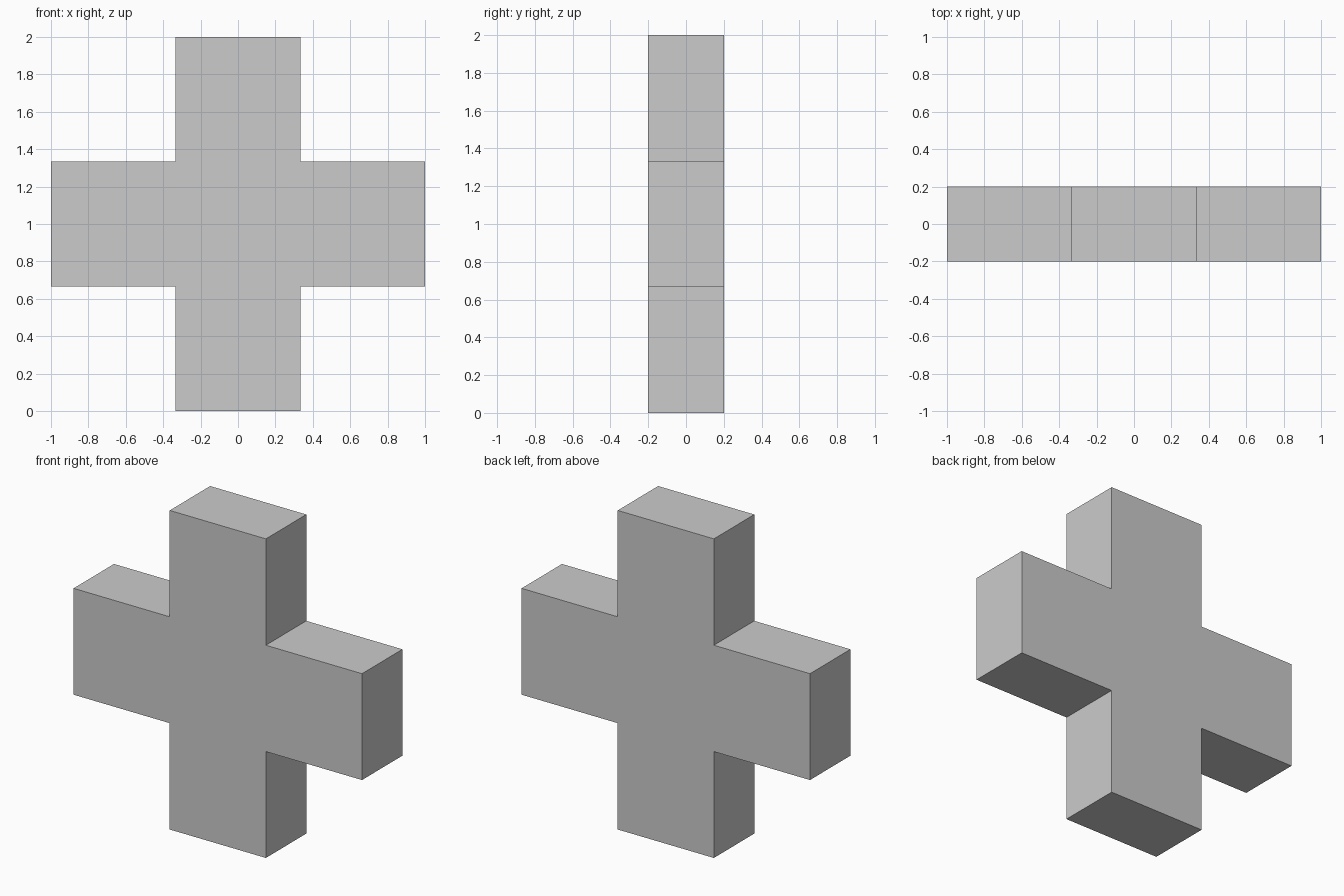
import bpy
import bmesh

if "Cube" in bpy.data.objects:
    bpy.data.objects.remove(bpy.data.objects["Cube"])

ARM = 1 / 3      # half width of each arm
REACH = 1.0      # distance from centre to arm tip
DEPTH = 0.4      # thickness along y
CENTRE_Z = 1.0

# Cross outline: three corners of one quadrant, turned four times
corner = [(REACH, -ARM), (REACH, ARM), (ARM, ARM)]
profile = []
for _ in range(4):
    profile += corner
    corner = [(-z, x) for x, z in corner]

# Extrude the outline from front to back
bm = bmesh.new()
verts = [bm.verts.new((x, -DEPTH / 2, z + CENTRE_Z)) for x, z in profile]
front = bm.faces.new(verts)
result = bmesh.ops.extrude_face_region(bm, geom=[front], use_keep_orig=True)
moved = [v for v in result["geom"] if isinstance(v, bmesh.types.BMVert)]
bmesh.ops.translate(bm, verts=moved, vec=(0, DEPTH, 0))
bmesh.ops.recalc_face_normals(bm, faces=bm.faces[:])

mesh = bpy.data.meshes.new("cross_block")
bm.to_mesh(mesh)
bm.free()
bpy.context.collection.objects.link(bpy.data.objects.new("cross_block", mesh))
